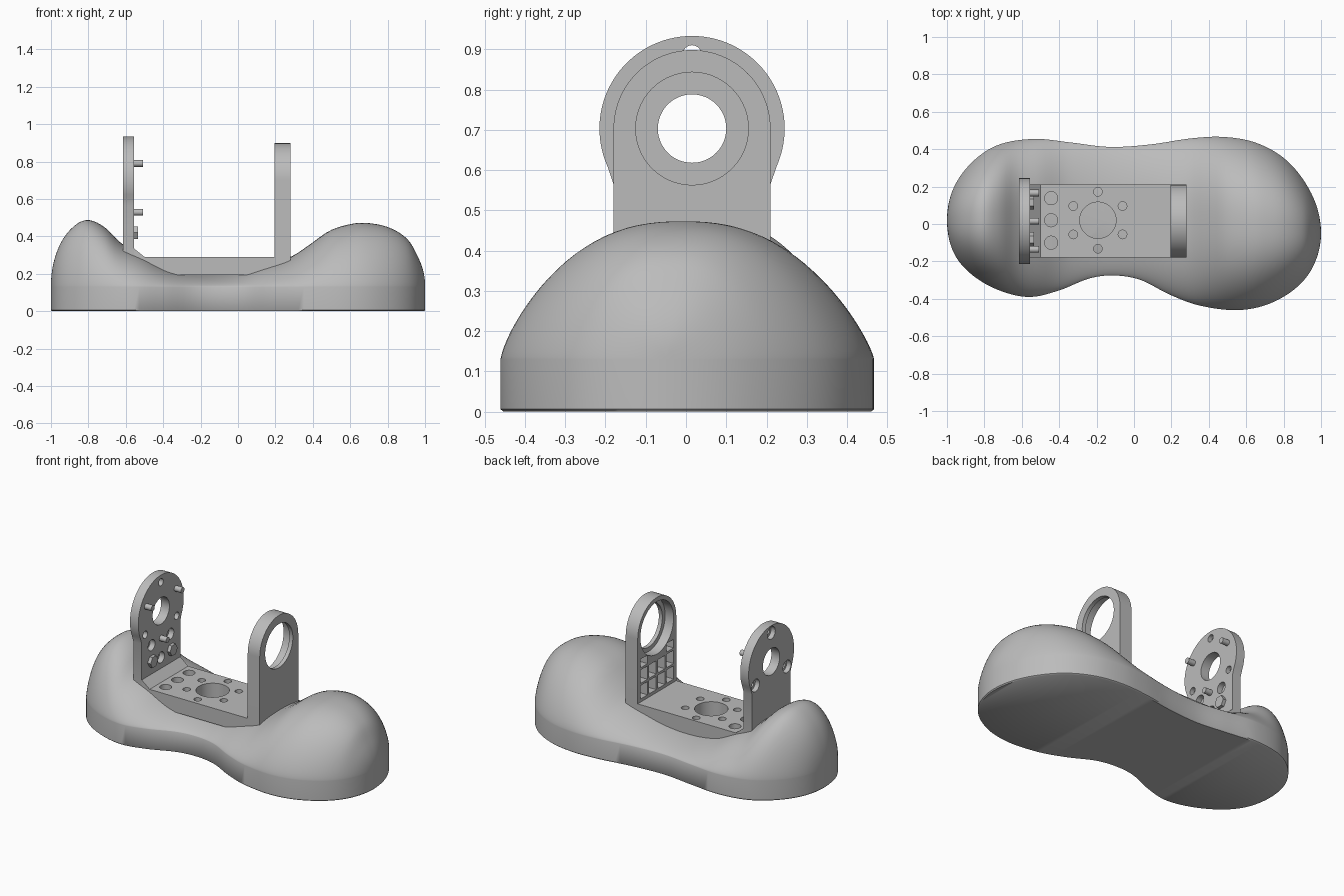
import bpy, bmesh
from math import sin, cos, acos, pi, radians

cube = bpy.data.objects.get("Cube")
if cube:
    bpy.data.objects.remove(cube)

grey = bpy.data.materials.new("plain_grey")
grey.use_nodes = True
grey.diffuse_color = (0.5, 0.5, 0.5, 1)
grey.node_tree.nodes["Principled BSDF"].inputs["Base Color"].default_value = (0.5, 0.5, 0.5, 1)


def finish(name, bm):
    bmesh.ops.recalc_face_normals(bm, faces=bm.faces[:])
    mesh = bpy.data.meshes.new(name)
    bm.to_mesh(mesh)
    bm.free()
    mesh.materials.append(grey)
    obj = bpy.data.objects.new(name, mesh)
    bpy.context.collection.objects.link(obj)
    return obj


def prism(name, outline, axis, start, end):
    """Extrude a 2D outline along an axis."""
    place = {"X": lambda u, v, d: (d, u, v),
             "Y": lambda u, v, d: (u, d, v),
             "Z": lambda u, v, d: (u, v, d)}[axis]
    bm = bmesh.new()
    a, b = ([bm.verts.new(place(u, v, d)) for u, v in outline] for d in (start, end))
    bm.faces.new(a)
    bm.faces.new(b)
    for i in range(len(a)):
        j = (i + 1) % len(a)
        bm.faces.new((a[i], a[j], b[j], b[i]))
    return finish(name, bm)


def arc(u, v, r, first, last, n):
    angles = [radians(first + (last - first) * i / n) for i in range(n + 1)]
    return [(u + r * cos(t), v + r * sin(t)) for t in angles]


def circle(u, v, r, n=32):
    return arc(u, v, r, 0, 360, n)[:-1]


def rect(u0, v0, u1, v1):
    return [(u0, v0), (u1, v0), (u1, v1), (u0, v1)]


def cut(obj, outline, axis, start, end):
    cutter = prism("cutter", outline, axis, start, end)
    cutter.hide_render = True
    mod = obj.modifiers.new("cut", "BOOLEAN")
    mod.operation, mod.solver, mod.object = "DIFFERENCE", "EXACT", cutter
    graph = bpy.context.evaluated_depsgraph_get()
    mesh = bpy.data.meshes.new_from_object(obj.evaluated_get(graph))
    obj.modifiers.clear()
    obj.data = mesh
    bpy.data.objects.remove(cutter)


def smooth(obj, angle):
    bpy.ops.object.select_all(action="DESELECT")
    obj.select_set(True)
    bpy.context.view_layer.objects.active = obj
    bpy.ops.object.shade_smooth_by_angle(angle=radians(angle))


def curve(keys):
    """Smooth interpolation of (x, value) keys, rounded at both ends."""
    k = [(acos(-x), v) for x, v in keys]
    n = len(k)

    def slope(i):
        a, b = k[max(i - 1, 0)], k[min(i + 1, n - 1)]
        return (b[1] - a[1]) / (b[0] - a[0])

    def value(t):
        i = max(j for j in range(n - 1) if k[j][0] <= t + 1e-9)
        h = k[i + 1][0] - k[i][0]
        s = (t - k[i][0]) / h
        return ((1 + 2 * s) * (1 - s) ** 2 * k[i][1] + s * (1 - s) ** 2 * h * slope(i)
                + s * s * (3 - 2 * s) * k[i + 1][1] + s * s * (s - 1) * h * slope(i + 1))
    return value


# Bean-shaped body: lofted cross sections with a rounded dome
back = curve([(-1, .02), (-.97, .18), (-.85, .345), (-.72, .425), (-.53, .455), (-.34, .436),
              (-.13, .412), (.085, .425), (.3, .457), (.47, .466), (.647, .436), (.81, .345),
              (.95, .16), (1, -.05)])
front = curve([(-1, .02), (-.97, -.14), (-.88, -.26), (-.72, -.355), (-.556, -.39), (-.4, -.355),
               (-.235, -.29), (-.11, -.275), (.03, -.297), (.19, -.377), (.35, -.436),
               (.565, -.46), (.75, -.415), (.925, -.28), (1, -.05)])
crest = curve([(-1, .14), (-.95, .36), (-.87, .46), (-.8, .487), (-.715, .45), (-.62, .36),
               (-.5, .297), (-.36, .225), (-.18, .198), (0, .21), (.13, .243), (.285, .292),
               (.385, .357), (.49, .43), (.6, .465), (.685, .472), (.81, .446), (.91, .38),
               (.96, .295), (1, .14)])
STATIONS, ACROSS, WALL = 96, 48, .13
bm = bmesh.new()
rows = []
for i in range(STATIONS + 1):
    t = pi * i / STATIONS
    x, y0, y1, top = -cos(t), front(t), back(t), crest(t)
    mid, half = (y0 + y1) / 2, (y1 - y0) / 2
    pts = [(x * .994, mid - half * .985, 0), (x, y0, .006)]
    for j in range(ACROSS + 1):
        s = -cos(pi * j / ACROSS)
        pts.append((x, mid + half * s, WALL + (top - WALL) * (1 - abs(s) ** 2.4) ** .75))
    pts += [(x, y1, .006), (x * .994, mid + half * .985, 0)]
    rows.append([bm.verts.new(p) for p in pts])
for a, b in zip(rows, rows[1:]):
    for j in range(len(a)):
        m = (j + 1) % len(a)
        bm.faces.new((a[j], a[m], b[m], b[j]))
bmesh.ops.remove_doubles(bm, verts=bm.verts[:], dist=1e-4)
body = finish("base_body", bm)
# Seat for the bracket
cut(body, rect(-.61, -.175, .275, .205), "Z", .197, 1)
smooth(body, 44)

# Bracket dimensions
Y0, Y1, CY, CZ, LOW = -.18, .21, .015, .703, .192
OUT, IN = -.615, -.556

# Floor of the bracket with a sloped fillet against the disc plate
floor = prism("bracket_floor", [(IN, LOW), (.2, LOW), (.2, .29), (-.5, .29), (IN, .335)], "Y", Y0, Y1)
cut(floor, circle(-.193, .02, .097, 48), "Z", .1, .5)
for k in range(6):
    a = radians(30 + 60 * k)
    cut(floor, circle(-.193 + .152 * cos(a), .02 + .152 * sin(a), .023), "Z", .1, .5)
for y in (-.1, .02, .138):
    cut(floor, circle(-.443, y, .035), "Z", .1, .5)

# Disc plate with counterbored screw holes and blind sockets
disc = prism("disc_plate", [(Y0, LOW), (Y1, LOW), (Y1, .565)] + arc(CY, CZ, .23, -24, 204, 64)
             + [(Y0, .565)], "X", OUT, IN)
cut(disc, circle(CY, CZ, .085, 48), "X", -1, 0)
for deg in (90, 210, 330):
    a = radians(deg)
    y, z = CY + .184 * cos(a), CZ + .184 * sin(a)
    cut(disc, circle(y, z, .023), "X", -1, 0)
    cut(disc, circle(y, z, .04), "X", -1, OUT + .03)
for y, z in ((-.08, .52), (.11, .52), (CY, .405)):
    cut(disc, circle(y, z, .035), "X", IN - .035, 0)

# Arch plate with a stepped bearing hole and a ribbed inner face
arch = prism("arch_plate", [(Y0, LOW), (Y1, LOW)] + arc(CY, CZ, .195, 0, 180, 56), "X", .195, .28)
cut(arch, circle(CY, CZ, .14, 56), "X", 0, 1)
cut(arch, circle(CY, CZ, .168, 56), "X", 0, .255)
for col in range(4):
    y = CY + (col - 1.5) * .088
    tops = [(.31, .395), (.41, .495)]
    if col in (0, 3):
        tops.append((.51, .565))
    for z0, z1 in tops:
        cut(arch, rect(y - .036, z0, y + .036, z1), "X", 0, .245)

# Locating pegs and hexagonal blocks on the inner side of the disc plate
parts = [floor, disc, arch]
for k, deg in enumerate((30, 150, 270)):
    a = radians(deg)
    parts.append(prism(f"peg_{k + 1}", circle(CY + .174 * cos(a), CZ + .174 * sin(a), .018, 24),
                       "X", IN - .01, -.508))
for side, y in (("front", -.082), ("back", .115)):
    parts.append(prism(f"hex_block_{side}", circle(y, .42, .038, 6), "X", IN - .01, -.535))
for part in parts:
    smooth(part, 30)
